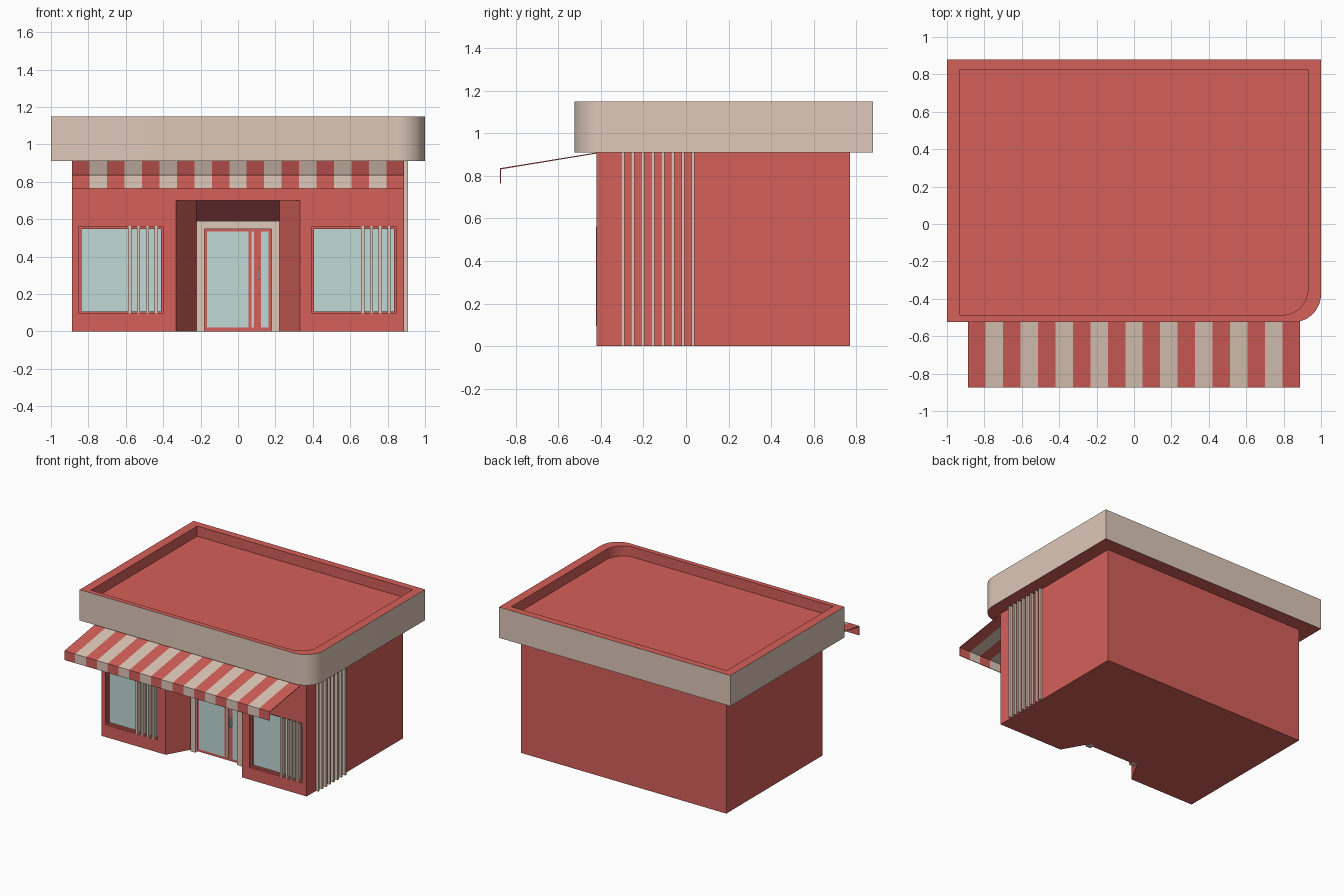
import bpy, bmesh, math

if "Cube" in bpy.data.objects:
    bpy.data.objects.remove(bpy.data.objects["Cube"])


def mat(name, rgb):
    m = bpy.data.materials.new(name)
    m.diffuse_color = (*rgb, 1)
    m.use_nodes = True
    m.node_tree.nodes["Principled BSDF"].inputs["Base Color"].default_value = m.diffuse_color
    return m


RED = mat("red_paint", (0.66, 0.115, 0.10))
CREAM = mat("cream_paint", (0.73, 0.58, 0.48))
DARK = mat("dark_red", (0.095, 0.018, 0.02))
GLASS = mat("pale_glass", (0.53, 0.70, 0.67))


def mesh_obj(name, verts, faces, mats, ids=None):
    me = bpy.data.meshes.new(name)
    me.from_pydata(verts, [], faces)
    for m in mats:
        me.materials.append(m)
    if ids:
        for p, i in zip(me.polygons, ids):
            p.material_index = i
    bm = bmesh.new()
    bm.from_mesh(me)
    bmesh.ops.recalc_face_normals(bm, faces=bm.faces)
    bm.to_mesh(me)
    bm.free()
    ob = bpy.data.objects.new(name, me)
    bpy.context.collection.objects.link(ob)
    return ob


def prism(name, outline, z0, z1, m):
    n = len(outline)
    verts = [(x, y, z) for z in (z0, z1) for x, y in outline]
    faces = [list(range(n)), list(range(n, 2 * n))]
    faces += [(i, (i + 1) % n, n + (i + 1) % n, n + i) for i in range(n)]
    return mesh_obj(name, verts, faces, [m])


def box(name, x0, x1, y0, y1, z0, z1, m):
    return prism(name, [(x0, y0), (x1, y0), (x1, y1), (x0, y1)], z0, z1, m)


def frame(name, x0, x1, z0, z1, w, y0, y1, m, sill=True):
    # Rectangular border made of four bars
    box(name + "_left", x0, x0 + w, y0, y1, z0, z1, m)
    box(name + "_right", x1 - w, x1, y0, y1, z0, z1, m)
    box(name + "_head", x0 + w, x1 - w, y0, y1, z1 - w, z1, m)
    if sill:
        box(name + "_sill", x0 + w, x1 - w, y0, y1, z0, z0 + w, m)


def cut(target, cutter):
    cutter.hide_render = True
    mod = target.modifiers.new("cut", 'BOOLEAN')
    mod.operation = 'DIFFERENCE'
    mod.solver = 'EXACT'
    mod.object = cutter
    bpy.context.view_layer.objects.active = target
    bpy.ops.object.modifier_apply(modifier=mod.name)
    bpy.data.objects.remove(cutter)


FRONT, BACK, SIDE = -0.42, 0.77, 0.887
WINDOWS = [("left_window", -0.85, -0.40), ("right_window", 0.395, 0.845)]

# Walls with a splayed entrance niche and window openings
walls = box("walls", -SIDE, SIDE, FRONT, BACK, 0, 0.91, RED)
d = 0.19
cut(walls, prism("niche_cutter", [(-0.388, FRONT - 0.1), (0.388, FRONT - 0.1),
                                  (0.222, FRONT + d), (-0.222, FRONT + d)], -0.1, 0.70, RED))
for name, x0, x1 in WINDOWS:
    cut(walls, box("window_cutter", x0, x1, FRONT - 0.1, FRONT + 0.04, 0.095, 0.56, RED))

# Windows: frame, glass and cream slats over the right part
for name, x0, x1 in WINDOWS:
    frame(name + "_frame", x0, x1, 0.095, 0.56, 0.012, FRONT + 0.015, FRONT + 0.04, RED)
    box(name + "_glass", x0 + 0.012, x1 - 0.012, FRONT + 0.03, FRONT + 0.04, 0.107, 0.548, GLASS)
    for i in range(4):
        sx = x1 - 0.187 + 0.047 * i
        box(f"{name}_slat_{i + 1}", sx, sx + 0.017, FRONT - 0.003, FRONT + 0.03, 0.095, 0.563, CREAM)

# Entrance: dark header, cream surround, red door with three panes
yb = FRONT + d
box("entrance_header", -0.222, 0.222, yb - 0.004, yb + 0.01, 0.59, 0.70, DARK)
frame("door_surround", -0.222, 0.222, 0, 0.59, 0.042, yb - 0.04, yb + 0.01, CREAM, sill=False)
box("door_leaf", -0.18, 0.18, yb - 0.012, yb + 0.01, 0, 0.548, RED)
for i, (x0, x1) in enumerate([(-0.167, 0.055), (0.072, 0.086), (0.122, 0.163)]):
    box(f"door_glass_{i + 1}", x0, x1, yb - 0.015, yb - 0.01, 0.02, 0.533, GLASS)
box("door_handle", 0.106, 0.118, yb - 0.035, yb - 0.012, 0.275, 0.34, CREAM)

# Vertical slats on the right wall
for i in range(8):
    y = -0.306 + 0.0473 * i
    box(f"side_slat_{i + 1}", SIDE, SIDE + 0.021, y, y + 0.016, 0, 0.91, CREAM)

# Striped awning: sloping cloth and hanging valance
N, t = 19, 0.005
profile = [(FRONT, 0.91), (-0.875, 0.836), (-0.875, 0.765),
           (-0.875 + t, 0.765), (-0.875 + t, 0.836 - t), (FRONT, 0.91 - t)]
for i in range(N):
    xs = [-SIDE + 2 * SIDE * (i + k) / N for k in (0, 1)]
    verts = [(x, y, z) for x in xs for y, z in profile]
    faces = [(0, 1, 6 + 1, 6), (1, 2, 8, 7), (2, 3, 9, 8), (3, 4, 10, 9), (4, 5, 11, 10), (5, 0, 6, 11),
             (0, 1, 4, 5), (1, 2, 3, 4), (6, 7, 10, 11), (7, 8, 9, 10)]
    mesh_obj(f"awning_stripe_{i + 1}", verts, faces, [CREAM if i % 2 else RED])


# Roof: parapet with one rounded corner and a sunken deck
def roof_loop(x0, x1, y0, y1, r, z):
    arc = [(x1 - r + r * math.sin(a), y0 + r - r * math.cos(a))
           for a in (math.pi / 2 * k / 12 for k in range(13))]
    return [(x, y, z) for x, y in [(x0, y1), (x0, y0), *arc, (x1, y1)]]


loops = [roof_loop(-1, 1, -0.525, 0.88, 0.15, 0.91), roof_loop(-1, 1, -0.525, 0.88, 0.15, 1.15),
         roof_loop(-0.93, 0.93, -0.487, 0.825, 0.14, 1.15), roof_loop(-0.93, 0.93, -0.487, 0.825, 0.14, 1.07)]
n = len(loops[0])
verts = sum(loops, [])
faces, ids = [list(range(n)), list(range(3 * n, 4 * n))], [0, 0]
for k in range(3):
    for i in range(n):
        j = (i + 1) % n
        faces.append((k * n + i, k * n + j, (k + 1) * n + j, (k + 1) * n + i))
        ids.append(1 if k == 0 else 0)
roof = mesh_obj("roof", verts, faces, [RED, CREAM], ids)
bpy.ops.object.select_all(action='DESELECT')
roof.select_set(True)
bpy.context.view_layer.objects.active = roof
bpy.ops.object.shade_smooth_by_angle(angle=math.radians(30))
